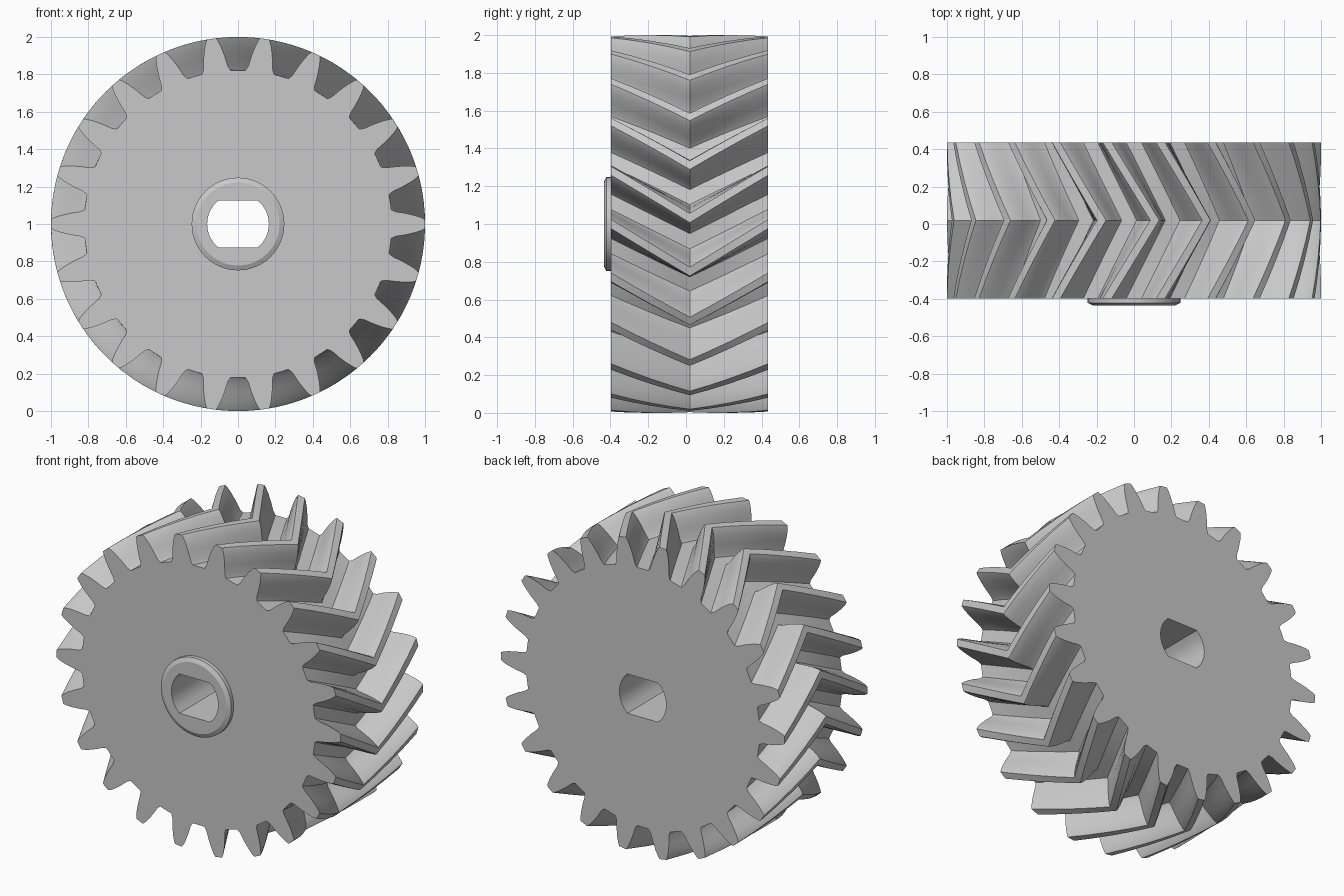
import bpy, bmesh, math

if "Cube" in bpy.data.objects:
    bpy.data.objects.remove(bpy.data.objects["Cube"])

TEETH = 22
TWIST = 0.254          # clockwise shift (seen from the front) at the middle plane
Y_FRONT, Y_MID, Y_BACK = -0.397, 0.02, 0.435
CZ = 1.0

mat = bpy.data.materials.new("plain grey")
mat.diffuse_color = (0.58, 0.58, 0.58, 1)
mat.use_nodes = True
mat.node_tree.nodes["Principled BSDF"].inputs["Base Color"].default_value = mat.diffuse_color

bm = bmesh.new()


def ring(points, y):
    """Closed loop of vertices and edges from (x, z) points."""
    vs = [bm.verts.new((x, y, CZ + z)) for x, z in points]
    es = [bm.edges.new((vs[i - 1], vs[i])) for i in range(len(vs))]
    return vs, es


def skin(a, b):
    """Quad strip between two rings with equal counts."""
    va, vb = a[0], b[0]
    for i in range(len(va)):
        bm.faces.new((va[i - 1], va[i], vb[i], vb[i - 1]))


def cap(outer, inner):
    """Flat face with a hole."""
    bmesh.ops.triangle_fill(bm, edges=outer[1] + inner[1], use_beauty=True)


def circle(r, n=48):
    return [(r * math.cos(2 * math.pi * i / n), r * math.sin(2 * math.pi * i / n))
            for i in range(n)]


# tooth flank: (radius, half width)
FLANK = [(0.823, 0.077), (0.845, 0.066), (0.90, 0.057),
         (0.95, 0.045), (0.985, 0.033), (1.0, 0.024)]


def gear_profile(turn):
    pts = []
    for t in range(TEETH):
        c = 2 * math.pi * t / TEETH + turn
        side = [(r, -w / r) for r, w in FLANK]
        side += [(r, w / r) for r, w in reversed(FLANK)]
        pts += [(r * math.cos(c + a), r * math.sin(c + a)) for r, a in side]
    return pts


# double-flat bore: circle cut by two flats
R, FLAT = 0.165, 0.125
a0 = math.asin(FLAT / R)
bore = []
for base in (0, math.pi):
    for i in range(9):
        a = base - a0 + 2 * a0 * i / 8
        bore.append((R * math.cos(a), R * math.sin(a)))

# herringbone teeth
STEPS = 4
layers = []
for k in range(2 * STEPS + 1):
    if k <= STEPS:
        f = k / STEPS
        y = Y_FRONT + (Y_MID - Y_FRONT) * f
    else:
        f = 2 - k / STEPS
        y = Y_BACK + (Y_MID - Y_BACK) * f
    layers.append(ring(gear_profile(-TWIST * f), y))
for a, b in zip(layers, layers[1:]):
    skin(a, b)

# raised collar with a bevelled rim
collar = [ring(circle(r), y) for r, y in
          ((0.248, Y_FRONT), (0.248, -0.422), (0.222, -0.435))]
skin(collar[0], collar[1])
skin(collar[1], collar[2])

# bore and end faces
bore_front, bore_back = ring(bore, -0.435), ring(bore, Y_BACK)
skin(bore_front, bore_back)
cap(layers[0], collar[0])
cap(collar[2], bore_front)
cap(layers[-1], bore_back)
bmesh.ops.recalc_face_normals(bm, faces=bm.faces)

mesh = bpy.data.meshes.new("herringbone_gear")
bm.to_mesh(mesh)
bm.free()
mesh.materials.append(mat)
gear = bpy.data.objects.new("herringbone_gear", mesh)
bpy.context.collection.objects.link(gear)
bpy.context.view_layer.objects.active = gear
gear.select_set(True)
bpy.ops.object.shade_smooth_by_angle(angle=math.radians(25))
